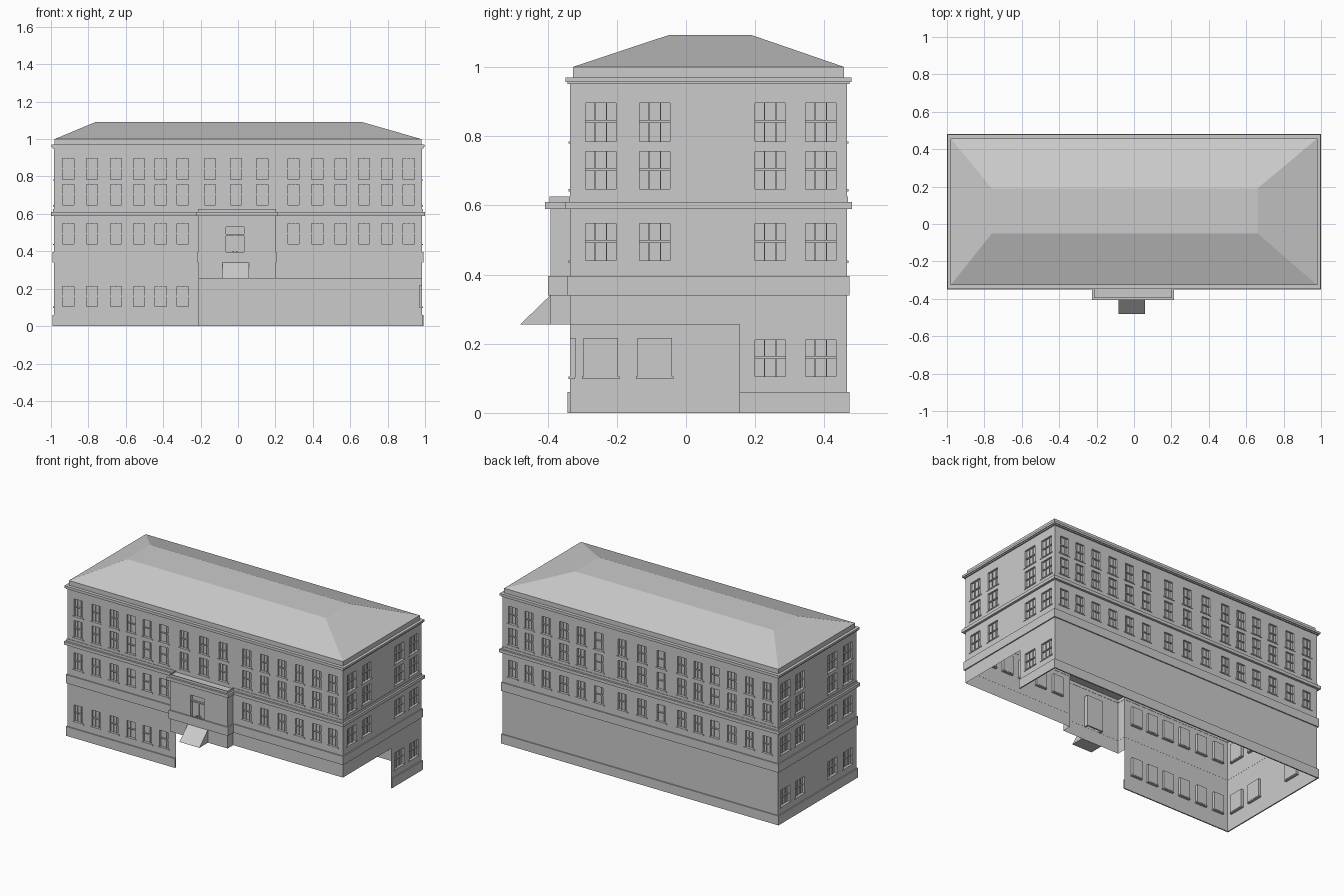
import bpy, bmesh
from mathutils import Vector

if "Cube" in bpy.data.objects:
    bpy.data.objects.remove(bpy.data.objects["Cube"])

XW, YF, YB, YP = 0.985, -0.335, 0.465, -0.392     # wall planes, porch plane
PX0, PX1, ZC, ZTOP = -0.21, 0.20, 0.255, 0.97     # porch sides, cutaway height, wall top

# Each side maps (along, height, outward) to a point
SIDES = {
    "front": lambda u, z, d: Vector((u, YF - d, z)),
    "back": lambda u, z, d: Vector((u, YB + d, z)),
    "right": lambda u, z, d: Vector((XW + d, u, z)),
    "left": lambda u, z, d: Vector((-XW - d, u, z)),
    "porch": lambda u, z, d: Vector((u, YP - d, z)),
    "porch_left": lambda u, z, d: Vector((PX0 - d, u, z)),
    "porch_right": lambda u, z, d: Vector((PX1 + d, u, z)),
}


def finish(bm, name, recalc=True):
    if recalc:
        bmesh.ops.recalc_face_normals(bm, faces=bm.faces[:])
    me = bpy.data.meshes.new(name)
    bm.to_mesh(me)
    bm.free()
    ob = bpy.data.objects.new(name, me)
    bpy.context.collection.objects.link(ob)
    return ob


def box(bm, P, u0, u1, z0, z1, d0, d1):
    v = [bm.verts.new(P(u, z, d)) for d in (d0, d1) for z in (z0, z1) for u in (u0, u1)]
    for f in ((0, 1, 3, 2), (4, 5, 7, 6), (0, 1, 5, 4), (2, 3, 7, 6), (0, 2, 6, 4), (1, 3, 7, 5)):
        bm.faces.new([v[i] for i in f])


def wall(name, P, u0, u1, z0, z1, holes):
    """Single-skin wall with rectangular holes (u0, u1, z0, z1)."""
    us = sorted({round(u, 4) for h in holes for u in h[:2]} | {u0, u1})
    zs = sorted({round(z, 4) for h in holes for z in h[2:]} | {z0, z1})
    bm = bmesh.new()
    vs = {}
    out = P(0, 0, 1) - P(0, 0, 0)
    for a, b in zip(us, us[1:]):
        for c, e in zip(zs, zs[1:]):
            mu, mz = (a + b) / 2, (c + e) / 2
            if any(h[0] < mu < h[1] and h[2] < mz < h[3] for h in holes):
                continue
            q = []
            for k in ((a, c), (b, c), (b, e), (a, e)):
                if k not in vs:
                    vs[k] = bm.verts.new(P(*k, 0))
                q.append(vs[k])
            f = bm.faces.new(q)
            f.normal_update()
            if f.normal.dot(out) < 0:
                f.normal_flip()
    return finish(bm, name, False)


def window(bm, P, h):
    u0, u1, z0, z1 = h
    t, zm = 0.006, (z0 + z1) / 2
    box(bm, P, u0, u1, z0, z1, -0.016, -0.013)                    # glass
    for a, b in ((u0, u0 + t), (u1 - t, u1)):                     # jambs
        box(bm, P, a, b, z0, z1, -0.014, 0)
    box(bm, P, u0, u1, z1 - t, z1, -0.014, 0)                     # head
    box(bm, P, u0 - 0.004, u1 + 0.004, z0 - 0.005, z0 + 0.002, -0.014, 0.004)  # sill
    box(bm, P, u0, u1, zm - 0.003, zm + 0.003, -0.014, -0.005)    # meeting rail
    for k in (1, 2):                                              # glazing bars
        c = u0 + (u1 - u0) * k / 3
        box(bm, P, c - 0.0015, c + 0.0015, z0, z1, -0.014, -0.008)


def band(name, path, z0, z1, off, closed=True):
    """Moulding that follows a counter-clockwise plan outline, offset outwards."""
    n = len(path)
    pts = [Vector(p) for p in path]
    bm = bmesh.new()
    rings = []
    for i, p in enumerate(pts):
        dirs = []
        if closed or i > 0:
            dirs.append((p - pts[i - 1]).normalized())
        if closed or i < n - 1:
            dirs.append((pts[(i + 1) % n] - p).normalized())
        o = sum((Vector((d.y, -d.x)) for d in dirs), Vector((0, 0))) * off
        q, r = p + o, p - o * 0.1
        rings.append([bm.verts.new((*xy, z)) for xy, z in ((r, z0), (q, z0), (q, z1), (r, z1))])
    for i in range(n if closed else n - 1):
        a, b = rings[i], rings[(i + 1) % n]
        for k in range(4):
            bm.faces.new((a[k], b[k], b[(k + 1) % 4], a[(k + 1) % 4]))
    if not closed:
        bm.faces.new(rings[0])
        bm.faces.new(rings[-1])
    return finish(bm, name)


# Window layout
ROWS = [(0.103, 0.217), (0.438, 0.554), (0.645, 0.762), (0.783, 0.902)]
LEFT_X = [-0.907, -0.78, -0.652, -0.53, -0.413, -0.295]
MID_X = [-0.15, -0.01, 0.13]
RIGHT_X = [0.297, 0.424, 0.549, 0.674, 0.797, 0.913]
SIDE_Y = [-0.246, -0.09, 0.243, 0.39]


def holes(centres, rows, w):
    return [(c - w / 2, c + w / 2, *ROWS[r]) for r in rows for c in centres]


wins = {
    "front": holes(LEFT_X, (0, 1, 2, 3), 0.072) + holes(MID_X, (2, 3), 0.072)
             + holes(RIGHT_X, (1, 2, 3), 0.072),
    "back": holes(LEFT_X + MID_X + RIGHT_X, (1, 2, 3), 0.072),
    "left": holes(SIDE_Y, (0, 1, 2, 3), 0.1),
    "right": holes(SIDE_Y, (1, 2, 3), 0.1) + holes(SIDE_Y[2:], (0,), 0.1),
}
# Openings left by the raised ground and by the porch
gaps = {
    "front": [(PX0, XW, 0, ZC), (PX0, PX1, ZC, 0.61)],
    "right": [(YF, 0.155, 0, ZC)],
}
for side, hs in wins.items():
    span = (-XW, XW) if side in ("front", "back") else (YF, YB)
    wall(side + "_wall", SIDES[side], *span, 0, ZTOP, hs + gaps.get(side, []))
    bm = bmesh.new()
    for h in hs:
        window(bm, SIDES[side], h)
    finish(bm, side + "_windows")

# Porch block
door = (-0.075, 0.042, 0.34, 0.54)
wall("porch_front", SIDES["porch"], PX0, PX1, ZC, 0.625, [door])
wall("porch_left_side", SIDES["porch_left"], YP, YF, ZC, 0.625, [])
wall("porch_right_side", SIDES["porch_right"], YP, YF, ZC, 0.625, [])
bm = bmesh.new()
box(bm, SIDES["porch"], PX0, PX1, 0.61, 0.618, -0.057, 0)
finish(bm, "porch_roof")

# Door: leaf, frame, transom and panels
bm = bmesh.new()
P = SIDES["porch"]
u0, u1, z0, z1 = door
box(bm, P, u0, u1, z0, z1, -0.026, -0.02)
for a, b in ((u0, u0 + 0.01), (u1 - 0.01, u1)):
    box(bm, P, a, b, z0, z1, -0.022, 0)
box(bm, P, u0, u1, z1 - 0.01, z1, -0.022, 0)
box(bm, P, u0, u1, 0.485, 0.493, -0.022, -0.008)
mid = (u0 + u1) / 2
box(bm, P, mid - 0.003, mid + 0.003, z0, 0.487, -0.022, -0.014)
for s in (-1, 1):
    box(bm, P, mid + s * 0.025 - 0.012, mid + s * 0.025 + 0.012, 0.355, 0.39, -0.022, -0.017)
    box(bm, P, mid + s * 0.009 - 0.004, mid + s * 0.009 + 0.004, 0.396, 0.401, -0.022, -0.008)
finish(bm, "door")

# Entrance ramp wedge
bm = bmesh.new()
prof = ((YP, ZC), (-0.48, ZC), (YP, 0.34))
a, b = ([bm.verts.new((x, *p)) for p in prof] for x in (-0.083, 0.06))
bm.faces.new(a)
bm.faces.new(b)
for i in range(3):
    j = (i + 1) % 3
    bm.faces.new((a[i], a[j], b[j], b[i]))
finish(bm, "entrance_ramp")

# Mouldings
rect = [(-XW, YF), (XW, YF), (XW, YB), (-XW, YB)]
plan = [(-XW, YF), (PX0, YF), (PX0, YP), (PX1, YP), (PX1, YF), (XW, YF), (XW, YB), (-XW, YB)]
band("plinth", [(XW, 0.155), (XW, YB), (-XW, YB), (-XW, YF), (PX0, YF)], 0, 0.06, 0.007, False)
band("lower_band", plan, 0.34, 0.395, 0.007)
band("middle_cornice", plan, 0.59, 0.61, 0.015)
band("middle_cornice_cap", plan, 0.61, 0.626, 0.003)
band("top_cornice_bed", rect, 0.95, 0.957, 0.008)
band("top_cornice", rect, 0.957, 0.97, 0.013)

# Hipped roof with parapet strip and flat top
bm = bmesh.new()
levels = [(-XW, XW, YF, YB, 0.97), (-0.98, 0.98, -0.327, 0.457, 0.97),
          (-0.98, 0.98, -0.327, 0.457, 1.0), (-0.76, 0.66, -0.05, 0.19, 1.092)]
loops = [[bm.verts.new((x, y, z)) for x, y in ((x0, y0), (x1, y0), (x1, y1), (x0, y1))]
         for x0, x1, y0, y1, z in levels]
for lo, hi in zip(loops, loops[1:]):
    for i in range(4):
        j = (i + 1) % 4
        bm.faces.new((lo[i], lo[j], hi[j], hi[i]))
bm.faces.new(loops[-1])
finish(bm, "hipped_roof", False)
